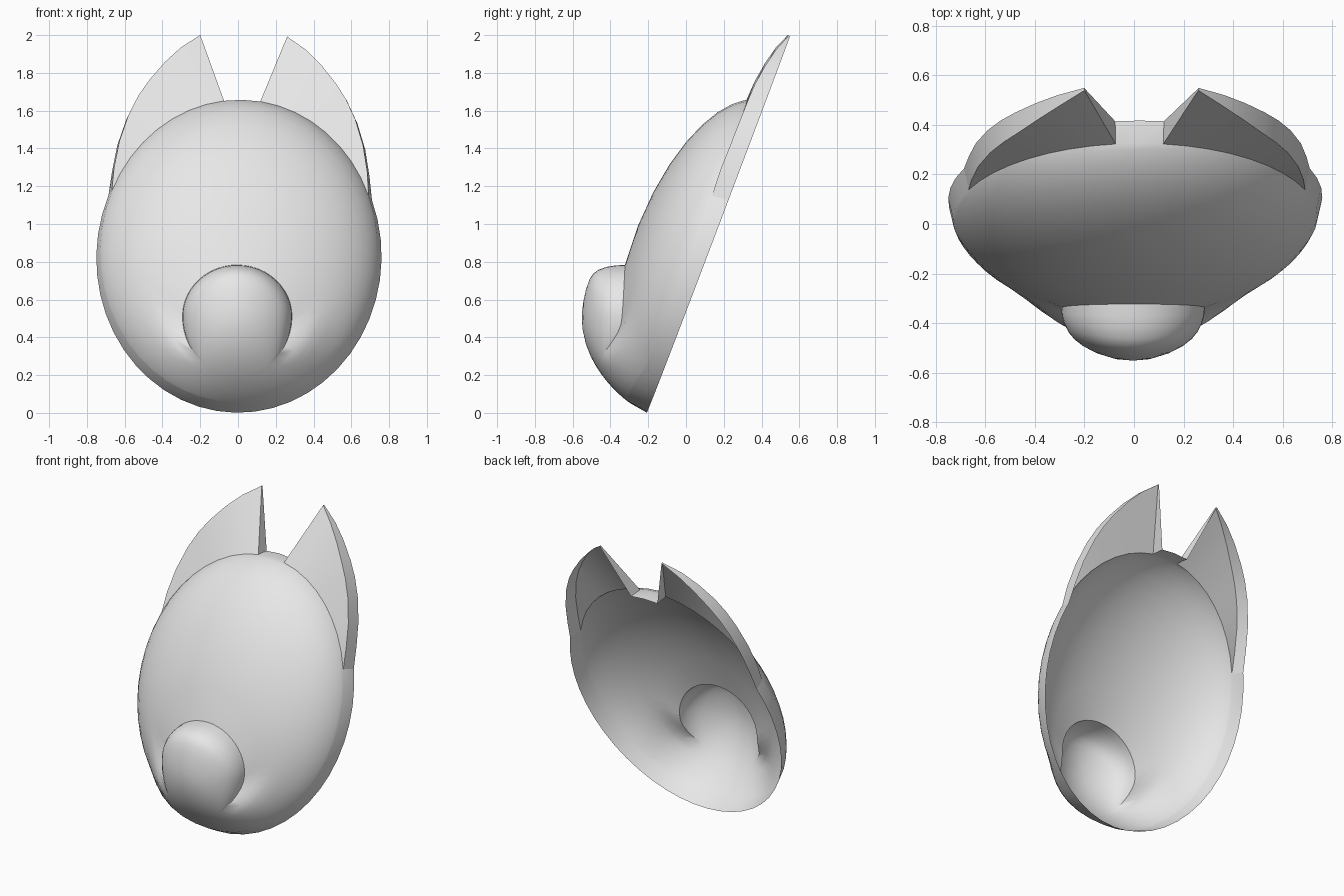
import bpy
import bmesh
from math import sin, cos, pi, sqrt, radians

cube = bpy.data.objects.get("Cube")
if cube:
    bpy.data.objects.remove(cube, do_unlink=True)

WIDTH, HEIGHT, DEPTH = 0.755, 0.88, 0.395  # half axes of the dome
STEPS = 48                                 # rays around the dome
EAR_IN, EAR_OUT = 1, 9                     # rays between which an ear grows
LIP = 0.974                                # ring where the rim strip begins
MUZZLE_S = -0.45                           # muzzle centre along the face

grey = bpy.data.materials.new("light_grey")
grey.use_nodes = True
grey.diffuse_color = (0.8, 0.8, 0.8, 1)
grey.node_tree.nodes["Principled BSDF"].inputs["Base Color"].default_value = (0.8, 0.8, 0.8, 1)


def place(x, s, d, push=0.0):
    """Face coordinates (across, along, out of the rim plane) to the tilted frame."""
    y = 0.105 + 0.355 * s - 0.935 * d - push
    z = 0.824 + 0.935 * s + 0.355 * d
    return (x + 0.005 + 0.02 * s, y, z - 0.018 * x)


def dome(x, s):
    return DEPTH * sqrt(max(0, 1 - (x / WIDTH) ** 2 - (s / HEIGHT) ** 2))


def bulge(x, s):
    reach = 0.46 if s < -0.42 else 0.7
    along = max(0, 1 - ((s + 0.42) / reach) ** 2)
    across = max(0, 1 - (x / 0.5) ** 2) ** 1.5
    return 0.18 * along * across


def blend(a):
    """0 over the top of the muzzle, 1 underneath, where it melts into the chin."""
    a = abs((a + pi) % (2 * pi) - pi)
    t = min(1, max(0, (a - radians(92)) / radians(48)))
    return t * t * (3 - 2 * t)


def muzzle_edge(a):
    return 0.29 * sin(a), MUZZLE_S + (0.26 if cos(a) > 0 else 0.3) * cos(a)


def rim(a, scale=1.0):
    return WIDTH * scale * sin(a), HEIGHT * scale * cos(a)


def finish(bm, name):
    bmesh.ops.remove_doubles(bm, verts=bm.verts, dist=0.0005)
    bmesh.ops.recalc_face_normals(bm, faces=bm.faces)
    # Make the outside face the front
    front = min(bm.faces, key=lambda f: f.calc_center_median().y)
    if front.normal.y > 0:
        bmesh.ops.reverse_faces(bm, faces=bm.faces)
    mesh = bpy.data.meshes.new(name)
    bm.to_mesh(mesh)
    bm.free()
    mesh.materials.append(grey)
    obj = bpy.data.objects.new(name, mesh)
    bpy.context.collection.objects.link(obj)
    bpy.ops.object.select_all(action="DESELECT")
    obj.select_set(True)
    bpy.context.view_layer.objects.active = obj
    bpy.ops.object.shade_smooth_by_angle(angle=radians(40))


# Mask shell: rounded muzzle rings first, then rings out to the open rim
angles = [2 * pi * i / STEPS for i in range(STEPS)]
bm = bmesh.new()
rings = []
for f in (0.25, 0.5, 0.7, 0.82, 0.9, 0.96, 0.99):
    ring = []
    for a in angles:
        ex, es = muzzle_edge(a)
        x, s = ex * f, MUZZLE_S + (es - MUZZLE_S) * f
        rounding = sqrt(1 - f ** 10)
        lift = rounding + (1 - rounding) * blend(a)
        ring.append(bm.verts.new(place(x, s, dome(x, s), bulge(x, s) * lift)))
    rings.append(ring)
OUTER = 9
for k in range(OUTER + 1):
    t = 1 - (1 - k / OUTER) ** 2
    ring = []
    for a in angles:
        (ex, es), (rx, rs) = muzzle_edge(a), rim(a, LIP)
        x, s = ex + (rx - ex) * t, es + (rs - es) * t
        ring.append(bm.verts.new(place(x, s, dome(x, s), bulge(x, s) * blend(a))))
    rings.append(ring)
rings.append([bm.verts.new(place(*rim(a), 0)) for a in angles])

centre = bm.verts.new(place(0, MUZZLE_S, dome(0, MUZZLE_S), bulge(0, MUZZLE_S)))
for i in range(STEPS):
    j = (i + 1) % STEPS
    bm.faces.new((centre, rings[0][i], rings[0][j]))
    # The rim strip is left open where the hollow ears grow out of it
    under_ear = EAR_IN <= i < EAR_OUT or EAR_IN <= STEPS - 1 - i < EAR_OUT
    for k in range(len(rings) - 1):
        if k == len(rings) - 2 and under_ear:
            continue
        bm.faces.new((rings[k][i], rings[k + 1][i], rings[k + 1][j], rings[k][j]))
finish(bm, "mask_shell")

# Ears: hollow, open at the back, with a front panel, outer wall and inner wall
EAR_RIDGE = [(0.23, 1.25, 0.01), (0.33, 1.165, 0.045), (0.415, 1.07, 0.068),
             (0.495, 0.96, 0.085), (0.55, 0.87, 0.09), (0.6, 0.76, 0.092),
             (0.645, 0.61, 0.094), (0.67, 0.46, 0.096)]
for side, name in ((1, "left_ear"), (-1, "right_ear")):
    bm = bmesh.new()
    base, ridge, back = [], [], []
    for n, i in enumerate(range(EAR_IN, EAR_OUT + 1)):
        x, s = rim(angles[i], LIP)
        base.append(bm.verts.new(place(side * x, s, dome(x, s))))
        if n < len(EAR_RIDGE):
            rx, rs, rd = EAR_RIDGE[n]
            ridge.append(bm.verts.new(place(side * rx, rs, rd)))
            grow = 0.12 * rd
            back.append(bm.verts.new(place(side * (rx + grow), rs + grow, 0)))
    ridge.append(base[-1])
    outer_x, outer_s = rim(angles[EAR_OUT])
    back.append(bm.verts.new(place(side * outer_x, outer_s, 0)))
    for n in range(len(base) - 1):
        panel = [base[n], base[n + 1], ridge[n + 1], ridge[n]]
        bm.faces.new(panel if ridge[n + 1] != base[n + 1] else panel[:2] + panel[3:])
        bm.faces.new((ridge[n], ridge[n + 1], back[n + 1], back[n]))
    inner_x, inner_s = rim(angles[EAR_IN])
    inner = bm.verts.new(place(side * inner_x, inner_s, 0))
    bm.faces.new((base[0], ridge[0], back[0], inner))
    finish(bm, name)
